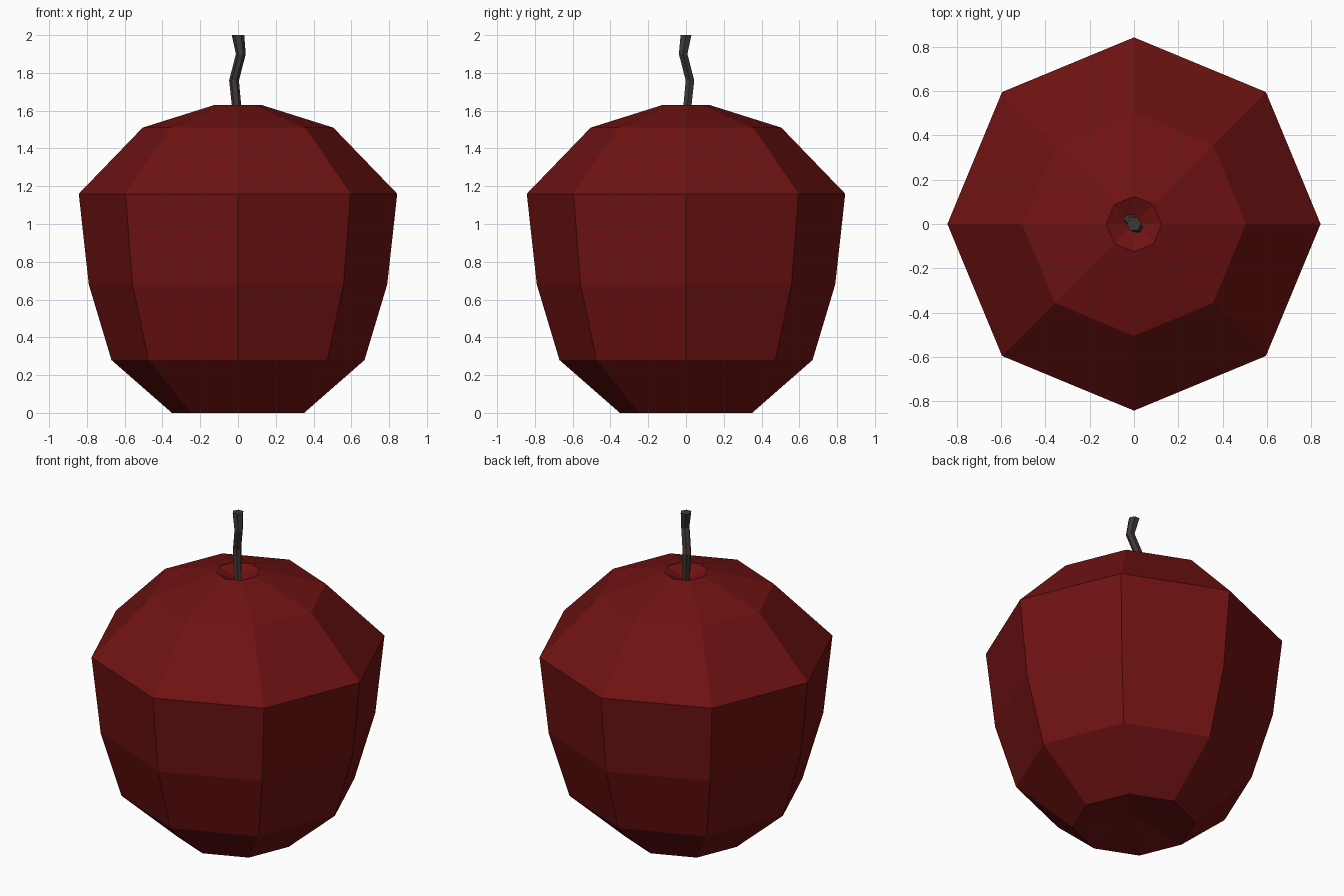
import bpy, bmesh
from math import cos, sin, pi

if "Cube" in bpy.data.objects:
    bpy.data.objects.remove(bpy.data.objects["Cube"])


def material(name, color):
    m = bpy.data.materials.new(name)
    m.diffuse_color = color
    m.use_nodes = True
    m.node_tree.nodes["Principled BSDF"].inputs["Base Color"].default_value = m.diffuse_color
    return m


def lofted(name, rings, sides, mat, bottom=None, top=None):
    """Flat-faced loft through rings (x, y, z, radius); ends close to a pole or a cap."""
    bm = bmesh.new()
    loops = [[bm.verts.new((x + r * cos(2 * pi * i / sides), y + r * sin(2 * pi * i / sides), z))
              for i in range(sides)] for x, y, z, r in rings]
    for a, b in zip(loops, loops[1:]):
        for i in range(sides):
            j = (i + 1) % sides
            bm.faces.new((a[i], a[j], b[j], b[i]))
    for loop, pole in ((loops[0], bottom), (loops[-1], top)):
        if pole is None:
            bm.faces.new(loop)
        else:
            p = bm.verts.new((0, 0, pole))
            for i in range(sides):
                bm.faces.new((loop[i], loop[(i + 1) % sides], p))
    bmesh.ops.recalc_face_normals(bm, faces=bm.faces)
    mesh = bpy.data.meshes.new(name)
    bm.to_mesh(mesh)
    bm.free()
    mesh.materials.append(mat)
    obj = bpy.data.objects.new(name, mesh)
    bpy.context.collection.objects.link(obj)
    return obj


# Fruit body: eight-sided, dimpled at both ends
profile = [(0.35, 0.0), (0.67, 0.28), (0.79, 0.68), (0.843, 1.16), (0.505, 1.51), (0.125, 1.63)]
lofted("apple_body", [(0, 0, z, r) for r, z in profile], 8,
       material("red_skin", (0.16, 0.006, 0.006, 1)), bottom=0.06, top=1.57)

# Stem: crooked six-sided stalk bending along one diagonal
stalk = [(0.0, 1.55, 0.024), (-0.021, 1.76, 0.026), (0.015, 1.90, 0.026), (0.0, 2.0, 0.033)]
lofted("stem", [(d, -d, z, r) for d, z, r in stalk], 6,
       material("stem_bark", (0.05, 0.04, 0.036, 1)))
